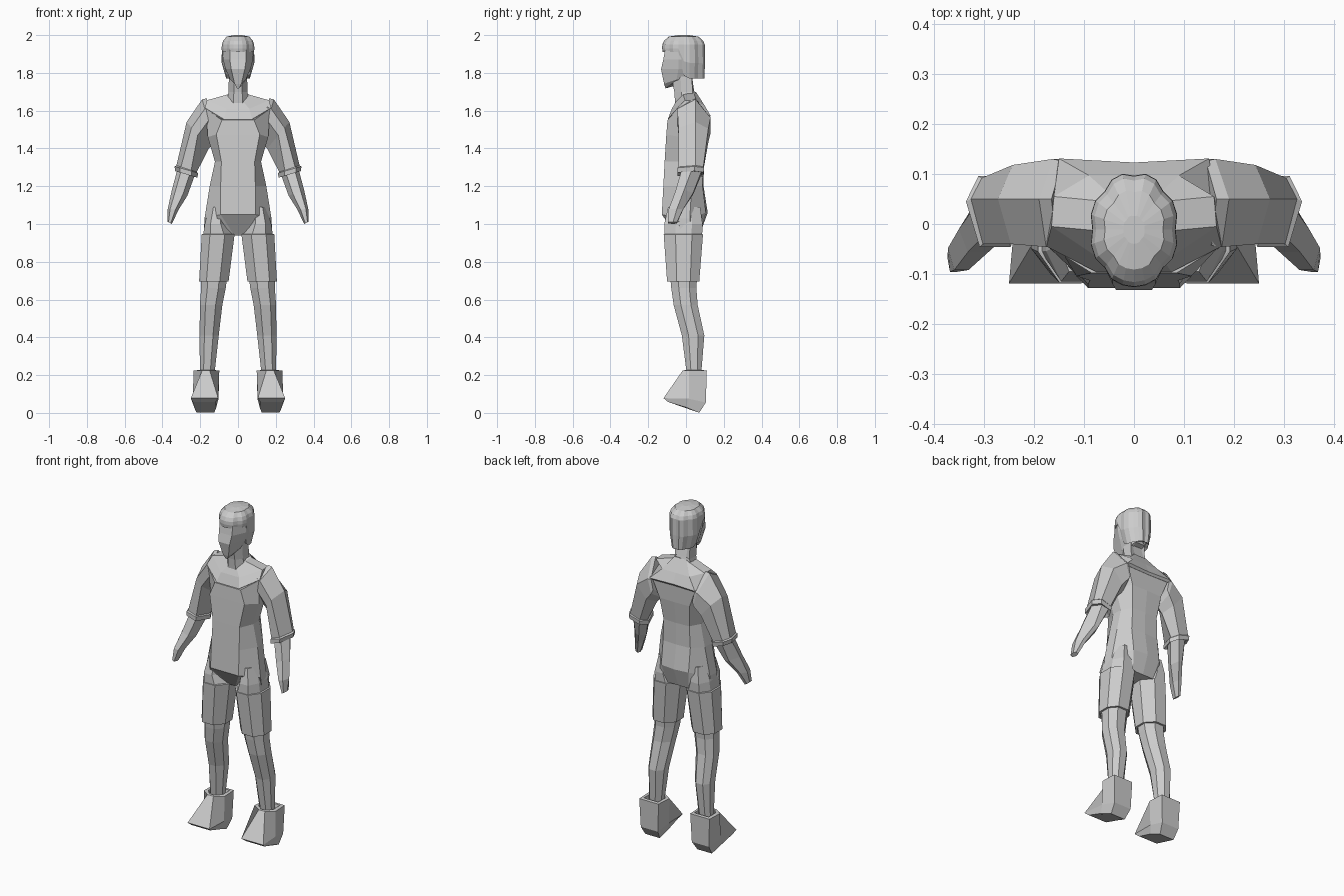
import bpy, bmesh, math
from mathutils import Vector

grey = bpy.data.materials.new("plain_grey")
grey.diffuse_color = (0.6, 0.6, 0.6, 1)


def loft(name, rings, side=1):
    """Skin a list of equal rings, closing both ends; side=-1 mirrors in x."""
    bm = bmesh.new()
    rows = [[bm.verts.new((p[0] * side, p[1], p[2])) for p in r] for r in rings]
    n = len(rows[0])
    for a, b in zip(rows, rows[1:]):
        for i in range(n):
            j = (i + 1) % n
            bm.faces.new((a[i], a[j], b[j], b[i]))
    bm.faces.new(rows[0])
    bm.faces.new(rows[-1])
    bmesh.ops.recalc_face_normals(bm, faces=bm.faces)
    mesh = bpy.data.meshes.new(name)
    bm.to_mesh(mesh)
    bm.free()
    mesh.materials.append(grey)
    obj = bpy.data.objects.new(name, mesh)
    bpy.context.collection.objects.link(obj)
    return obj


def body_ring(zf, zs, zb, w, fx, bx, yf, ys, yb, spine=0.0):
    """Ten-sided body section: front panel, flank, side, back and spine."""
    return [(fx, yf, zf), (w, ys, zs), (w * 0.97, ys + 0.06, zs), (bx, yb, zb),
            (0, yb + spine, zb), (-bx, yb, zb), (-w * 0.97, ys + 0.06, zs),
            (-w, ys, zs), (-fx, yf, zf), (0, yf, zf)]


def leg_ring(z, x0, x1, yf, yb):
    """Eight-sided leg section between two x and two y limits."""
    w, d = x1 - x0, yb - yf
    spots = [(.3, 0), (.75, 0), (1, .3), (1, .72), (.75, 1), (.3, 1), (0, .7), (0, .3)]
    return [(x0 + w * u, yf + d * v, z) for u, v in spots]


def arm_ring(outer, inner, yf, ym, yb, tf=.72, tb=.2):
    """Six-sided arm section from its outer ridge to its inner edge."""
    o, i = Vector(outer), Vector(inner)

    def pt(t, y):
        q = o.lerp(i, t)
        return (q.x, y, q.y)
    return [pt(0, ym), pt(.22, yf), pt(tf, yf), pt(1, ym), pt(.78, yb), pt(tb, yb)]


# shirt, from hem to yoke
loft("shirt", [
    body_ring(0.94, 0.94, 0.95, .182, .02, .07, -.05, -.03, .075),
    body_ring(1.05, 1.03, 1.06, .177, .092, .09, -.128, -.04, .105, .01),
    body_ring(1.20, 1.20, 1.20, .150, .092, .09, -.120, -.03, .088, .005),
    body_ring(1.33, 1.33, 1.33, .122, .088, .085, -.113, -.03, .090, .005),
    body_ring(1.475, 1.46, 1.46, .160, .115, .10, -.104, -.03, .108, .003),
    body_ring(1.55, 1.61, 1.565, .170, .085, .14, -.098, -.045, .116, -.003)])
# shoulder yoke with a shallow step at the neckline and upper back
loft("shoulder_yoke", [
    body_ring(1.545, 1.605, 1.56, .170, .07, .15, -.094, -.043, .118, -.004),
    body_ring(1.555, 1.615, 1.572, .175, .075, .15, -.096, -.045, .131, -.008),
    body_ring(1.61, 1.655, 1.63, .165, .06, .09, -.075, -.005, .097),
    body_ring(1.645, 1.685, 1.70, .058, .03, .04, -.055, -.015, .052)])

# neck
loft("neck", [
    body_ring(1.63, 1.66, 1.68, .058, .025, .03, -.057, -.02, .052),
    body_ring(1.70, 1.70, 1.71, .050, .022, .03, -.062, -.025, .042),
    body_ring(1.80, 1.80, 1.80, .048, .022, .03, -.080, -.03, .015)])

# face with a narrow front panel and pointed chin
loft("face", [
    body_ring(1.718, 1.745, 1.77, .014, .006, .02, -.108, -.07, .02),
    body_ring(1.742, 1.765, 1.78, .042, .018, .03, -.116, -.05, .05),
    body_ring(1.82, 1.82, 1.82, .066, .036, .04, -.132, -.04, .07),
    body_ring(1.87, 1.87, 1.87, .080, .043, .04, -.120, -.04, .07),
    body_ring(1.94, 1.94, 1.94, .080, .043, .04, -.108, -.04, .07)])

# lobed hair cap: short fringe in front, long at the back
N = 24


def hair_ring(scale, z=None, taper=1.0, lift=0.0):
    ring = []
    for k in range(N):
        a = math.tau * k / N
        r = scale * (.96 if k % 3 == 0 and k else 1.03)
        x, y = .086 * math.sin(a) * r, -.011 - .111 * math.cos(a) * r
        if z is None:
            front = y < -.03
            h = 1.91 if front else max(1.77, 1.80 - (y + .03) * .8)
            ring.append((x if front else x * taper, y, h + lift))
        else:
            ring.append((x, y, z))
    return ring


def mid_ring(scale):
    low = hair_ring(scale)
    return [(p[0], p[1], p[2] * .55 + 1.955 * .45) for p in low]


loft("hair", [hair_ring(.25, 2.0), hair_ring(.70, 1.992), hair_ring(.92, 1.970),
              hair_ring(1.0, 1.95), mid_ring(1.01), hair_ring(.98, None, .75),
              hair_ring(.80, None, .75, .012)])

for s, tag in ((1, "left"), (-1, "right")):
    # sleeve with a raised cuff
    loft(tag + "_sleeve", [
        arm_ring((.165, 1.665), (.12, 1.46), -.043, .05, .126, .6, .48),
        arm_ring((.190, 1.660), (.125, 1.43), -.046, .05, .130, .5, .42),
        arm_ring((.272, 1.54), (.155, 1.40), -.040, .05, .118, .5, .25),
        arm_ring((.326, 1.31), (.218, 1.275), -.040, .05, .092),
        arm_ring((.336, 1.305), (.212, 1.27), -.046, .045, .096),
        arm_ring((.333, 1.28), (.214, 1.245), -.046, .045, .093),
        arm_ring((.318, 1.28), (.232, 1.262), -.030, .045, .080)], s)
    # forearm tapering to a mitten hand
    loft(tag + "_forearm", [
        arm_ring((.318, 1.30), (.228, 1.26), -.022, .035, .085, .72, .3),
        arm_ring((.350, 1.18), (.268, 1.15), -.056, -.01, .038, .72, .5),
        arm_ring((.372, 1.08), (.315, 1.075), -.092, -.048, -.015, .72, .4),
        arm_ring((.373, 1.012), (.350, 1.000), -.096, -.068, -.048)], s)
    # hip bridging the shirt and the shorts, tucked in under the hem
    loft(tag + "_hip", [
        leg_ring(1.09, .070, .150, -.095, .075),
        leg_ring(1.00, .055, .176, -.115, .088),
        leg_ring(0.93, .022, .186, -.115, .085)], s)
    # shorts leg with a hollow hem
    loft(tag + "_shorts", [
        leg_ring(.947, .025, .187, -.112, .080),
        leg_ring(.945, .018, .192, -.118, .090),
        leg_ring(.695, .050, .206, -.100, .070),
        leg_ring(.695, .062, .194, -.088, .058),
        leg_ring(.720, .062, .194, -.088, .058)], s)
    # bare leg
    loft(tag + "_leg", [
        leg_ring(.74, .055, .195, -.085, .060),
        leg_ring(.66, .065, .195, -.078, .055),
        leg_ring(.57, .083, .202, -.065, .062),
        leg_ring(.41, .102, .203, -.022, .097),
        leg_ring(.20, .125, .202, .005, .080)], s)

    # wedge shoe: six-sided collar, creased toe and raised tip
    def shoe_ring(z, front, mid, back, yf, ym, yb, zm=None, zb=None):
        zm, zb = zm or z, zb or z
        return [(front[0], yf, z), (front[1], yf, z), (mid[1], ym, zm),
                (back[1], yb, zb), (back[0], yb, zb), (mid[0], ym, zm)]
    loft(tag + "_shoe", [
        shoe_ring(.205, (.155, .185), (.120, .210), (.122, .212), -.003, .025, .088),
        shoe_ring(.226, (.155, .185), (.118, .214), (.120, .214), -.006, .025, .092),
        shoe_ring(.224, (.150, .190), (.099, .236), (.105, .232), -.018, .015, .110),
        shoe_ring(.078, (.105, .250), (.103, .238), (.112, .225), -.119, .015, .105, .075, .055),
        shoe_ring(.058, (.118, .240), (.115, .232), (.125, .220), -.095, .000, .070, .03, .001)], s)
